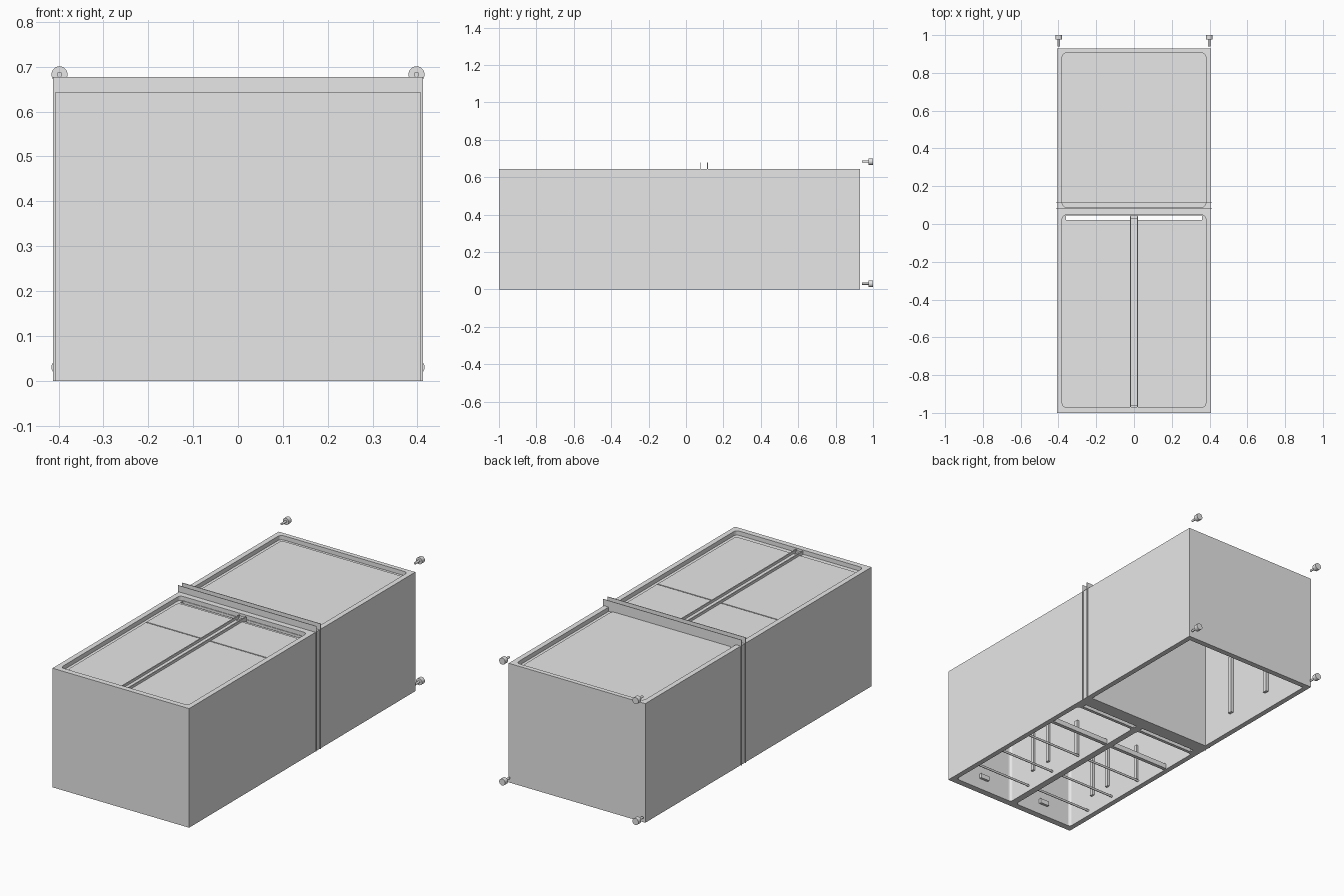
import bpy, bmesh, math
from mathutils import Matrix

default = bpy.data.objects.get("Cube")
if default:
    bpy.data.objects.remove(default, do_unlink=True)

grey = bpy.data.materials.new("plain grey")
grey.use_nodes = True
grey.diffuse_color = (0.8, 0.8, 0.8, 1)
grey.node_tree.nodes["Principled BSDF"].inputs["Base Color"].default_value = (0.8, 0.8, 0.8, 1)


def finish(name, bm):
    bmesh.ops.recalc_face_normals(bm, faces=bm.faces)
    mesh = bpy.data.meshes.new(name)
    bm.to_mesh(mesh)
    bm.free()
    mesh.materials.append(grey)
    obj = bpy.data.objects.new(name, mesh)
    bpy.context.collection.objects.link(obj)
    return obj


def box(name, x, y, z, radius=0):
    """Box from ranges, with optional rounded upright corners."""
    bm = bmesh.new()
    bmesh.ops.create_cube(bm, size=1)
    for v in bm.verts:
        for i, (lo, hi) in enumerate((x, y, z)):
            v.co[i] = hi if v.co[i] > 0 else lo
    if radius:
        upright = [e for e in bm.edges
                   if abs(e.verts[0].co.z - e.verts[1].co.z) > 1e-5]
        bmesh.ops.bevel(bm, geom=upright, offset=radius, segments=5,
                        profile=0.5, affect='EDGES')
    return finish(name, bm)


def cylinder(name, centre, radius, length, axis):
    bm = bmesh.new()
    bmesh.ops.create_cone(bm, cap_ends=True, segments=20, radius1=radius,
                          radius2=radius, depth=length)
    turn = {'X': Matrix.Rotation(math.pi / 2, 4, 'Y'),
            'Y': Matrix.Rotation(math.pi / 2, 4, 'X')}[axis]
    bmesh.ops.transform(bm, matrix=Matrix.Translation(centre) @ turn, verts=bm.verts)
    obj = finish(name, bm)
    bpy.context.view_layer.objects.active = obj
    obj.select_set(True)
    bpy.ops.object.shade_smooth_by_angle()
    obj.select_set(False)
    return obj


def carve(target, cutter):
    cutter.hide_render = True
    mod = target.modifiers.new("cut", 'BOOLEAN')
    mod.operation = 'DIFFERENCE'
    mod.solver = 'EXACT'
    mod.object = cutter
    bpy.context.view_layer.objects.active = target
    bpy.ops.object.modifier_apply(modifier=mod.name)
    bpy.data.objects.remove(cutter, do_unlink=True)


TOP = 0.643
FLOOR = 0.62   # level of the recessed back panels
SIDES = (-1, 1)


def span(side, a, b):
    return tuple(sorted((side * a, side * b)))


# Cabinet shell with recessed panels above and open compartments below
cabinet = box("cabinet", (-0.408, 0.408), (-1, 0.93), (0, TOP))
carve(cabinet, box("cutter", (-0.38, 0.38), (-0.97, 0.047), (FLOOR, 0.7), 0.02))
carve(cabinet, box("cutter", (-0.38, 0.38), (0.09, 0.905), (FLOOR, 0.7), 0.02))
carve(cabinet, box("cutter", (-0.38, 0.38), (0.118, 0.9), (-0.1, 0.6)))
for s in SIDES:
    carve(cabinet, box("cutter", span(s, 0.018, 0.38), (-0.965, 0.005), (-0.1, 0.6), 0.015))
    carve(cabinet, box("cutter", span(s, 0.02, 0.36), (0.022, 0.044), (-0.1, 0.7)))

# Raised back panels
rear_panel = box("rear_panel", (-0.36, 0.36), (0.118, 0.885), (FLOOR - 0.005, FLOOR + 0.005), 0.02)
front_panel = box("front_panel", (-0.36, 0.36), (-0.94, 0.003), (FLOOR - 0.005, FLOOR + 0.005), 0.02)
for s in SIDES:
    carve(front_panel, box("cutter", span(s, 0.02, 0.37), (-0.272, -0.266), (FLOOR, 0.7)))

# Paired centre ribs and their end brackets
for s in SIDES:
    box("centre_rib", span(s, 0.016, 0.022), (-0.968, 0.04), (FLOOR - 0.005, 0.638))
for y in (-0.966, 0.036):
    box("rib_bracket", (-0.02, 0.02), (y - 0.008, y + 0.008), (FLOOR - 0.005, 0.63))

# Thin dividing flanges around the middle
for y in (0.08, 0.115):
    box("dividing_flange", (-0.413, 0.413), (y - 0.0015, y + 0.0015), (0, 0.677))

# Interior fittings of the two front compartments
for s in SIDES:
    box("cross_bar", span(s, 0.018, 0.38), (-0.215, -0.195), (0.003, 0.03))
    for y in (-0.82, -0.63, -0.42):
        cylinder("shelf_rod", (s * 0.2, y, 0.03), 0.006, 0.36, 'X')
    for inner, outer in ((0.018, 0.03), (0.368, 0.38)):
        for y, low, high in ((-0.78, 0.1, 0.4), (-0.66, 0.1, 0.4), (-0.43, 0.04, 0.24)):
            box("wall_slide", span(s, inner, outer), (y - 0.01, y + 0.01), (low, high))
    box("lamp", (s * 0.2 - 0.027, s * 0.2 + 0.027), (-0.966, -0.952), (0.06, 0.085))

    # Slides of the rear compartment
    for y, low, high in ((0.33, 0.1, 0.43), (0.61, 0.1, 0.26)):
        box("rear_slide", span(s, 0.365, 0.381), (y - 0.012, y + 0.012), (low, high))

    # Levelling feet
    for z in (0.03, 0.683):
        cylinder("foot_disc", (s * 0.398, 0.988, z), 0.018, 0.024, 'Y')
        cylinder("foot_stem", (s * 0.398, 0.959, z), 0.006, 0.038, 'Y')
